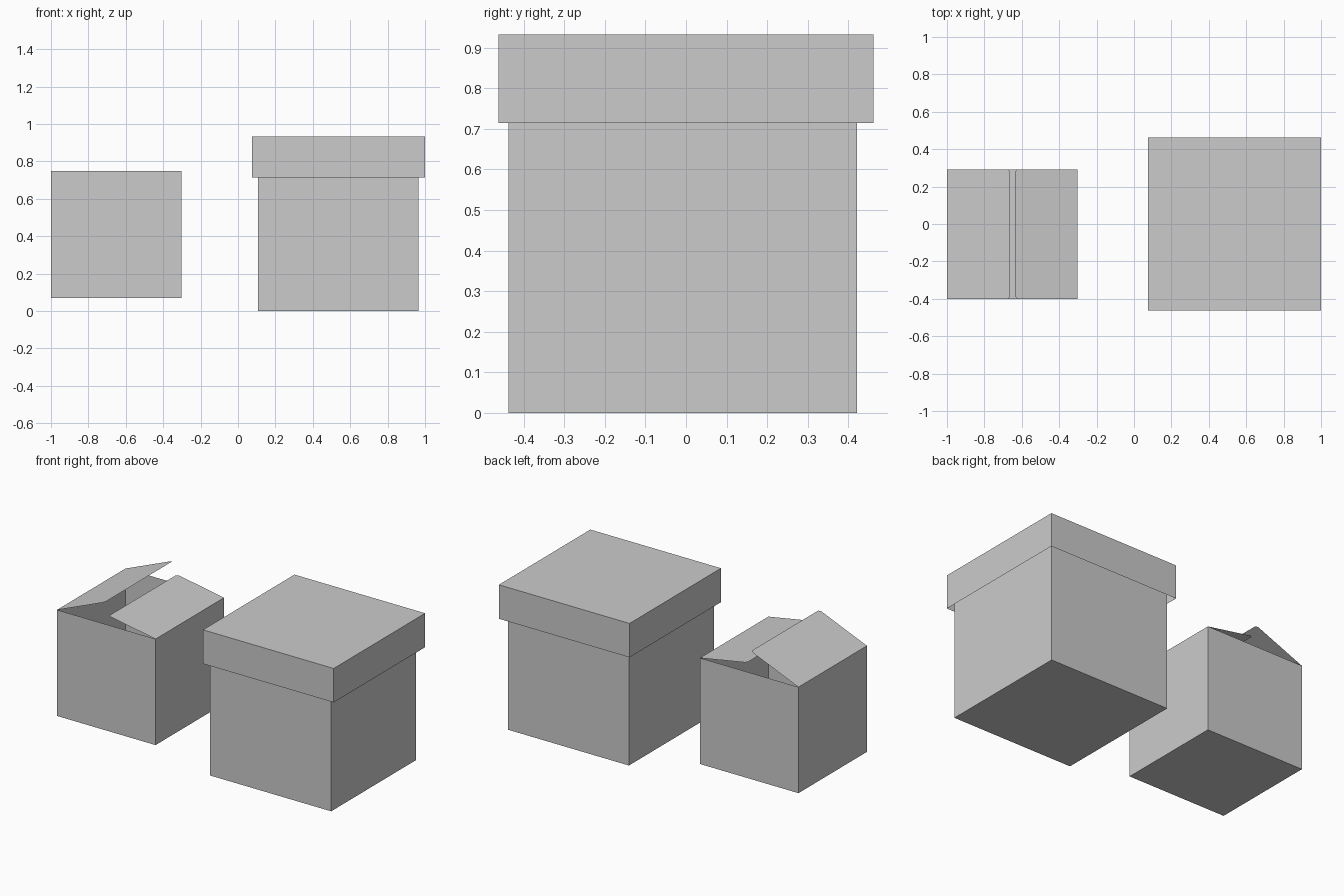
import bpy
import bmesh
from mathutils import Vector

if "Cube" in bpy.data.objects:
    bpy.data.objects.remove(bpy.data.objects["Cube"])


def make_object(name, bm):
    mesh = bpy.data.meshes.new(name)
    bm.to_mesh(mesh)
    bm.free()
    obj = bpy.data.objects.new(name, mesh)
    bpy.context.collection.objects.link(obj)
    return obj


def open_box(name, lo, hi, open_side):
    """Thin-sheet box with one face removed: open_side 1 = top, -1 = bottom."""
    lo, hi = Vector(lo), Vector(hi)
    bm = bmesh.new()
    bmesh.ops.create_cube(bm, size=1)
    for v in bm.verts:
        v.co = (lo + hi) / 2 + v.co * (hi - lo)
    bm.normal_update()
    lost = [f for f in bm.faces if f.normal.z * open_side > 0.9]
    bmesh.ops.delete(bm, geom=lost, context='FACES_ONLY')
    return make_object(name, bm)


def flap(name, hinge, tip, y0, y1, cut=0.012):
    """Sheet from hinge (x, z) to tip (x, z) with clipped free corners."""
    h, t = Vector(hinge), Vector(tip)
    s = t + (h - t).normalized() * cut
    outline = [(h, y0), (s, y0), (t, y0 + cut), (t, y1 - cut), (s, y1), (h, y1)]
    bm = bmesh.new()
    face = bm.faces.new([bm.verts.new((p.x, y, p.y)) for p, y in outline])
    face.normal_update()
    if face.normal.z < 0:
        face.normal_flip()
    return make_object(name, bm)


# Small carton with two half-raised flaps
open_box("small_carton", (-1.0, -0.40, 0.07), (-0.303, 0.292, 0.748), 1)
flap("left_flap", (-1.0, 0.748), (-0.663, 0.887), -0.40, 0.292)
flap("right_flap", (-0.303, 0.748), (-0.635, 0.807), -0.40, 0.292)

# Large box with a hollow overhanging lid
open_box("large_box", (0.108, -0.437, 0.0), (0.965, 0.422, 0.85), 1)
open_box("large_box_lid", (0.076, -0.462, 0.715), (1.0, 0.462, 0.932), -1)
